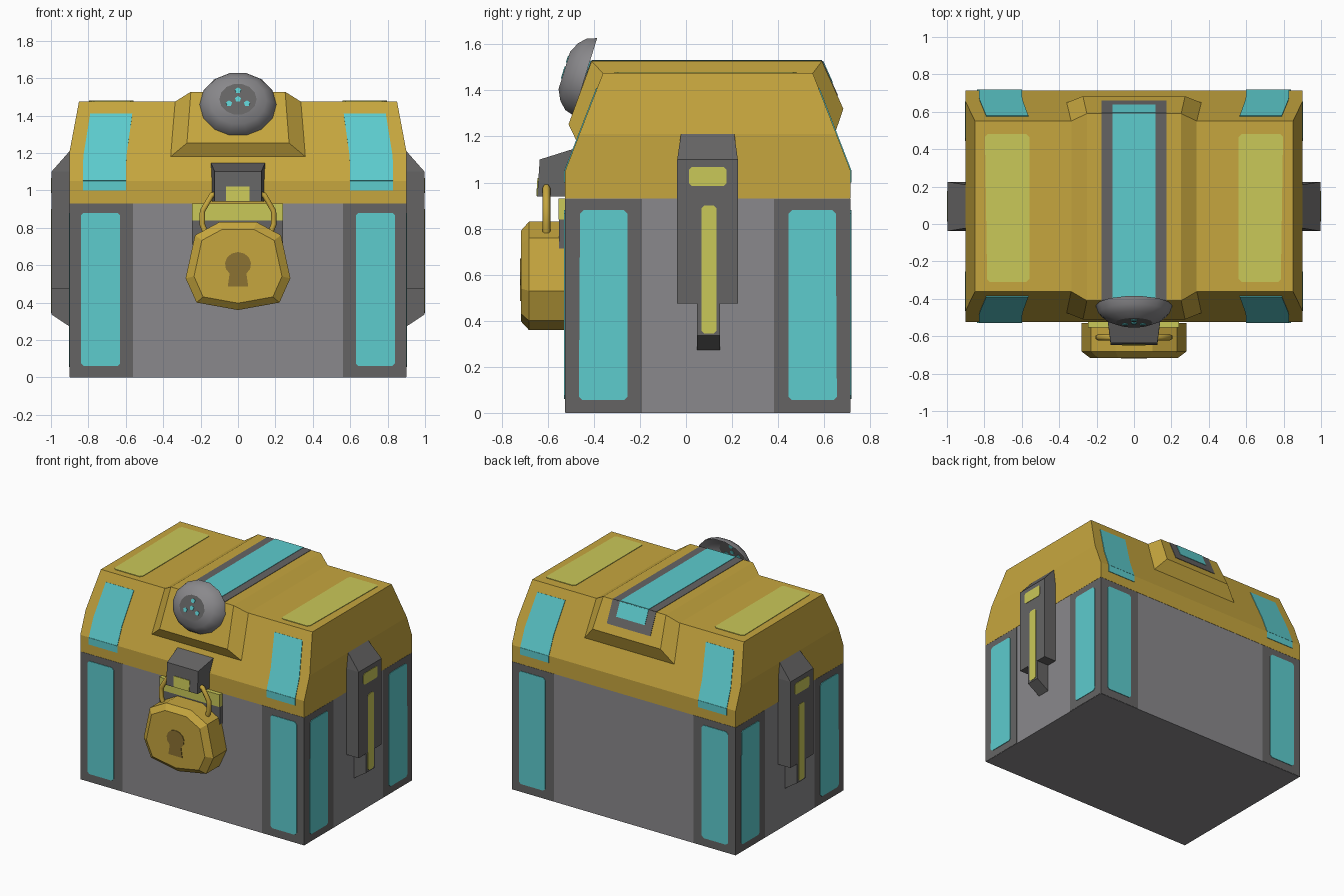
import bpy, bmesh, math
from mathutils import Vector

if "Cube" in bpy.data.objects:
    bpy.data.objects.remove(bpy.data.objects["Cube"])

CY = 0.095                      # middle of the chest in depth
MID = Vector((0, CY, 0.6))


def material(name, r, g, b):
    lin = [(c / 255 / 12.92) if c < 11 else ((c / 255 + 0.055) / 1.055) ** 2.4 for c in (r, g, b)]
    m = bpy.data.materials.new(name)
    m.diffuse_color = (*lin, 1)
    m.use_nodes = True
    m.node_tree.nodes["Principled BSDF"].inputs["Base Color"].default_value = m.diffuse_color
    return m


GOLD = material("gold", 198, 166, 62)
TEAL = material("teal", 93, 204, 206)
YELLOW = material("pale_yellow", 202, 200, 88)
GREY = material("mid_grey", 138, 137, 140)
DARK = material("dark_grey", 101, 100, 100)
BRONZE = material("bronze", 140, 114, 50)


def finish(name, bm, mats):
    bmesh.ops.recalc_face_normals(bm, faces=bm.faces)
    me = bpy.data.meshes.new(name)
    bm.to_mesh(me)
    bm.free()
    for m in mats:
        me.materials.append(m)
    ob = bpy.data.objects.new(name, me)
    bpy.context.collection.objects.link(ob)
    return ob


def loft(name, rings, mat, start=True, cap_mat=None):
    """Skin a stack of closed rings and cap the ends."""
    bm = bmesh.new()
    vs = [[bm.verts.new(p) for p in r] for r in rings]
    n = len(vs[0])
    for a, b in zip(vs, vs[1:]):
        for i in range(n):
            j = (i + 1) % n
            bm.faces.new((a[i], a[j], b[j], b[i]))
    if start:
        bm.faces.new(vs[0])
    cap = bm.faces.new(vs[-1])
    if cap_mat:
        cap.material_index = 1
    return finish(name, bm, [mat] + ([cap_mat] if cap_mat else []))


def rect(x0, x1, y0, y1, z):
    return [(x0, y0, z), (x1, y0, z), (x1, y1, z), (x0, y1, z)]


def box(name, x0, x1, y0, y1, z0, z1, mat):
    return loft(name, [rect(x0, x1, y0, y1, z0), rect(x0, x1, y0, y1, z1)], mat)


def panel(name, pts, mat, t=0.004, r=0.0):
    """Thin plate on a flat surface, facing away from the chest, corners cut by r."""
    pts = [Vector(p) for p in pts]
    if r:
        cut = []
        for i, p in enumerate(pts):
            for q in (pts[i - 1], pts[(i + 1) % len(pts)]):
                cut.append(p + (q - p).normalized() * r)
        pts = cut
    c = sum(pts, Vector()) / len(pts)
    n = (pts[1] - pts[0]).cross(pts[2] - pts[0]).normalized()
    if n.dot(c - MID) < 0:
        n = -n
    return loft(name, [[p - n * 0.002 for p in pts], [p + n * t for p in pts]], mat)


# chest body with four dark corner posts and teal inlays
box("chest_body", -0.898, 0.898, CY - 0.618, CY + 0.618, 0, 0.93, GREY)
for sx in (-1, 1):
    for sy in (-1, 1):
        xs = sorted((sx * 0.562, sx * 0.9))
        ys = sorted((CY + sy * 0.286, CY + sy * 0.62))
        box("corner_post", *xs, *ys, 0.002, 0.929, DARK)
        y = CY + sy * 0.62
        panel("post_inlay", [(sx * x, y, z) for x, z in
              ((0.63, 0.06), (0.84, 0.06), (0.84, 0.88), (0.63, 0.88))], TEAL, r=0.015)
        panel("post_inlay_side", [(sx * 0.9, CY + sy * h, z) for h, z in
              ((0.35, 0.055), (0.56, 0.055), (0.555, 0.88), (0.35, 0.88))], TEAL, r=0.015)

# lid: tapering rings


def lid_h(z):
    return 0.62 - max(0, z - 1.05) * 0.165 / 0.426


loft("lid", [rect(-x, x, CY - lid_h(z), CY + lid_h(z), z) for x, z in
             ((0.9, 0.93), (0.9, 1.05), (0.9, 1.21), (0.85, 1.476))], GOLD)
for sx in (-1, 1):
    panel("lid_top_inlay", [(sx * x, y, 1.476) for x, y in
          ((0.56, -0.31), (0.785, -0.31), (0.797, 0.48), (0.56, 0.48))], YELLOW, r=0.015)
    for sy in (-1, 1):
        rows = [(0.6, 0.83, 1.0), (0.6, 0.83, 1.05), (0.597, 0.827, 1.18), (0.565, 0.79, 1.41)]
        for (a, b, z), (c, d, w) in zip(rows, rows[1:]):
            y, v = CY + sy * lid_h(z), CY + sy * lid_h(w)
            panel("lid_slope_inlay", [(sx * a, y, z), (sx * b, y, z), (sx * d, v, w), (sx * c, v, w)], TEAL)

# raised band across the lid
outer = [(0.36, -0.57, 1.18), (0.337, -0.455, 1.474), (0.337, 0.455, 1.474), (0.36, 0.554, 1.22)]
inner = [(0.273, -0.605, 1.253), (0.252, -0.505, 1.527), (0.252, 0.495, 1.527), (0.273, 0.588, 1.32)]
loft("lid_band", [[(-a, CY + b, c), (-d, CY + e, f), (d, CY + e, f), (a, CY + b, c)]
                  for (a, b, c), (d, e, f) in zip(outer, inner)], GOLD)


def band_stripe(name, hw, drop, mat, t):
    path = [(-0.505 - 0.365 * drop, 1.527 - drop), (-0.505, 1.527), (0.495, 1.527),
            (0.495 + 0.45 * drop, 1.527 - drop)]
    for (y, z), (v, w) in zip(path, path[1:]):
        panel(name, [(-hw, CY + y, z), (hw, CY + y, z), (hw, CY + v, w), (-hw, CY + v, w)], mat, t)


band_stripe("band_stripe_border", 0.175, 0.15, DARK, 0.003)
band_stripe("band_stripe", 0.115, 0.095, TEAL, 0.006)

# tilted domed ornament, open at the back
C = Vector((0, -0.438, 1.459))
N, U = Vector((0, -0.954, 0.297)), Vector((0, 0.297, 0.954))


def on_dome(ang, rad, d):
    return C + Vector((0.205 * rad * math.cos(ang), 0, 0)) + U * (0.18 * rad * math.sin(ang)) + N * d


rings = []
for deg in (0, 22, 42, 61):
    t = math.radians(deg)
    rings.append([on_dome(math.tau * i / 14, math.cos(t), 0.108 * math.sin(t)) for i in range(14)])
dome = loft("dome_ornament", rings, GREY, start=False, cap_mat=DARK)
for p in dome.data.polygons:
    p.use_smooth = p.material_index == 0
for i, (ang, rad) in enumerate(((0, 0), (90, 0.27), (210, 0.27), (330, 0.27))):
    mid = on_dome(math.radians(ang), rad, 0.0945)
    panel("ornament_dot", [mid + Vector((0.017 * math.cos(a), 0, 0)) + U * (0.017 * math.sin(a))
          for a in (math.tau * k / 5 + 1.57 for k in range(5))], TEAL)

# side latches
for s in (-1, 1):
    def side(X, y0, y1, z):
        return rect(s * 0.86, s * X, y0, y1, z)
    loft("side_latch", [side(0.997, -0.038, 0.225, 0.475), side(0.997, -0.038, 0.225, 1.1),
                        side(0.9, -0.022, 0.21, 1.21)], DARK)
    loft("side_latch_tongue", [side(0.9, 0.048, 0.147, 0.272), side(0.996, 0.048, 0.147, 0.335),
                               side(0.996, 0.048, 0.147, 0.48)], DARK)
    for y0, y1, z0, z1 in ((0.067, 0.132, 0.345, 0.9), (0.013, 0.176, 0.985, 1.067)):
        panel("latch_inlay", [(s * 0.997, y, z) for y, z in
              ((y0, z0), (y1, z0), (y1, z1), (y0, z1))], YELLOW, 0.003, 0.012)

# front hasp plate and clasp
box("hasp_plate", -0.245, 0.24, -0.552, -0.51, 0.71, 0.84, DARK)
box("hasp_plate_top", -0.245, 0.24, -0.554, -0.51, 0.84, 0.93, YELLOW)


def clasp_ring(z, yf, zb):
    return [(-0.125, yf, z), (0.125, yf, z), (0.148, -0.46, zb), (-0.148, -0.46, zb)]


loft("clasp", [clasp_ring(0.94, -0.646, 0.94), clasp_ring(1.1, -0.635, 1.155)], DARK)
panel("clasp_inlay", [(-0.065, -0.646, 0.942), (0.062, -0.646, 0.942),
                      (0.062, -0.641, 1.02), (-0.065, -0.641, 1.02)], YELLOW)

# padlock: faceted body, keyhole and shackle
half = [(0.1, 0.83), (0.23, 0.76), (0.28, 0.53), (0.222, 0.4)]
shape = half + [(0, 0.36)] + [(-x, z) for x, z in reversed(half)]
loft("padlock_body", [[(x * k, y, 0.59 + (z - 0.59) * k) for x, z in shape]
                      for y, k in ((-0.53, 1), (-0.682, 1), (-0.716, 0.84))], GOLD)
hole = [(0.07 * math.cos(a), 0.605 + 0.065 * math.sin(a))
        for a in (math.radians(-50 + 28 * i) for i in range(11))]
hole += [(-0.055, 0.485), (0.055, 0.485)]
panel("keyhole", [(x, -0.716, z) for x, z in hole], BRONZE, 0.004)

cu = bpy.data.curves.new("shackle", 'CURVE')
cu.dimensions = '3D'
cu.bevel_depth = 0.017
cu.bevel_resolution = 1
cu.use_fill_caps = True
arm = [(0.165, 0.75), (0.192, 0.82), (0.19, 0.89), (0.14, 0.975), (0.09, 0.985)]
path = arm + [(-x, z) for x, z in reversed(arm)]
sp = cu.splines.new('POLY')
sp.points.add(len(path) - 1)
for p, (x, z) in zip(sp.points, path):
    p.co = (x, -0.606, z, 1)
cu.materials.append(GOLD)
bpy.context.collection.objects.link(bpy.data.objects.new("shackle", cu))
